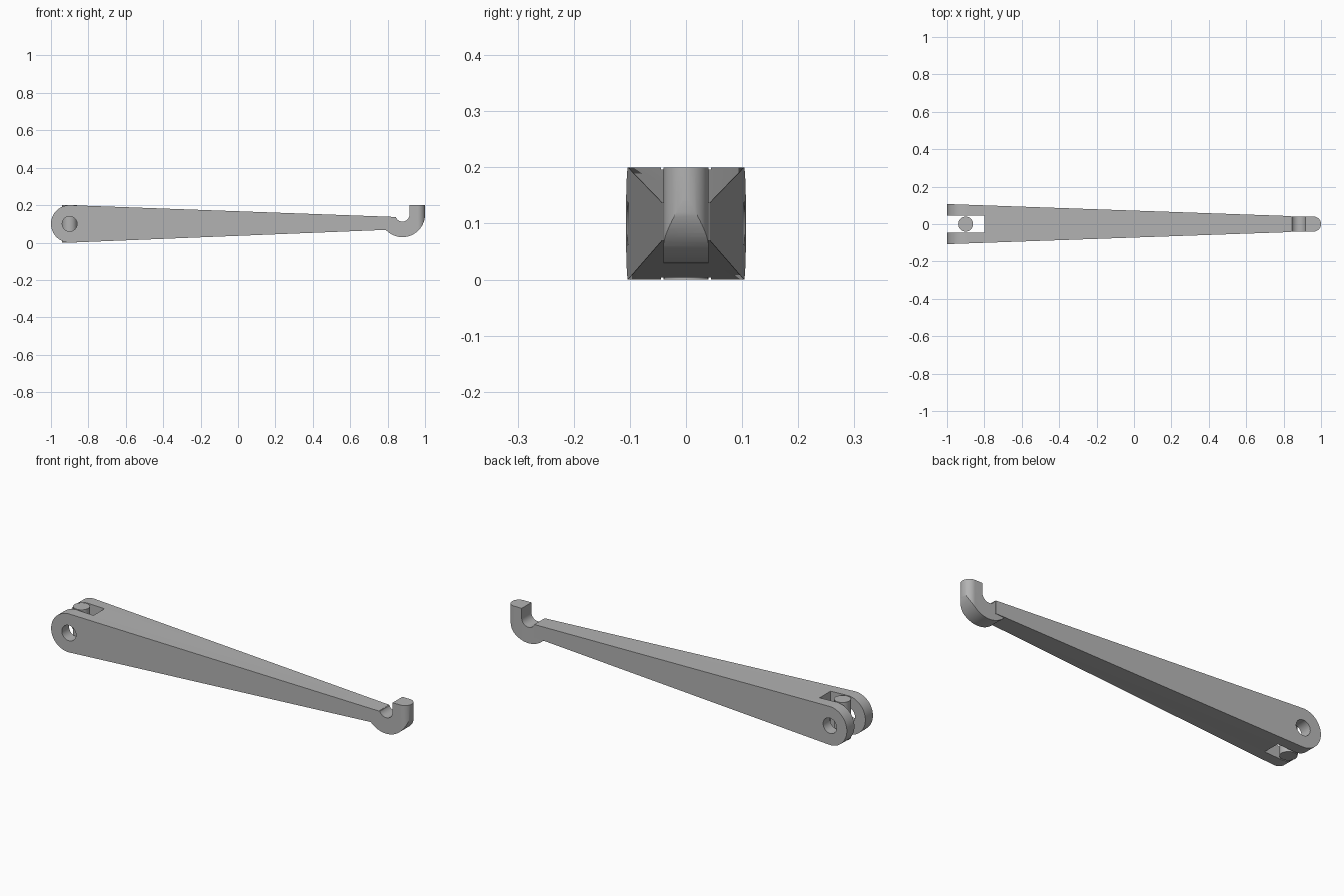
import bpy, bmesh
from math import cos, sin, pi, radians

cube = bpy.data.objects.get("Cube")
if cube:
    bpy.data.objects.remove(cube, do_unlink=True)

grey = bpy.data.materials.new("plain grey")
grey.use_nodes = True
colour = (0.45, 0.45, 0.45, 1)
grey.diffuse_color = colour
grey.node_tree.nodes["Principled BSDF"].inputs["Base Color"].default_value = colour


def arc(cx, cy, r, start, end, steps):
    """Points along an arc, angles in degrees."""
    angles = [radians(start + (end - start) * i / steps) for i in range(steps + 1)]
    return [(cx + r * cos(a), cy + r * sin(a)) for a in angles]


def prism(name, low, high):
    """Closed solid between two matching outlines of 3D points."""
    bm = bmesh.new()
    a = [bm.verts.new(p) for p in low]
    b = [bm.verts.new(p) for p in high]
    bm.faces.new(a)
    bm.faces.new(b[::-1])
    n = len(a)
    for i in range(n):
        bm.faces.new((a[i], b[i], b[(i + 1) % n], a[(i + 1) % n]))
    bmesh.ops.recalc_face_normals(bm, faces=bm.faces)
    mesh = bpy.data.meshes.new(name)
    bm.to_mesh(mesh)
    bm.free()
    mesh.materials.append(grey)
    obj = bpy.data.objects.new(name, mesh)
    bpy.context.collection.objects.link(obj)
    return obj


def side_prism(name, outline, half_width):
    """Extrude an xz outline along y; half_width is a function of x."""
    return prism(name, [(x, -half_width(x), z) for x, z in outline],
                 [(x, half_width(x), z) for x, z in outline])


def plan_prism(name, outline, z0, z1):
    return prism(name, [(x, y, z0) for x, y in outline], [(x, y, z1) for x, y in outline])


def activate(obj):
    bpy.ops.object.select_all(action='DESELECT')
    obj.select_set(True)
    bpy.context.view_layer.objects.active = obj


def cut(obj, tool, operation='DIFFERENCE'):
    mod = obj.modifiers.new("cut", 'BOOLEAN')
    mod.operation, mod.solver, mod.object = operation, 'EXACT', tool
    activate(obj)
    bpy.ops.object.modifier_apply(modifier=mod.name)
    bpy.data.objects.remove(tool, do_unlink=True)


# Tapered arm with a rounded fork end
PIVOT_X, PIVOT_Z, END_X = -0.9, 0.1, 0.84
taper = lambda x: 0.107 - 0.035 * (x + 1)
outline = arc(PIVOT_X, PIVOT_Z, 0.1, 90, 270, 32) + [(END_X, 0.07), (END_X, 0.137)]
arm = side_prism("arm", outline, taper)

# Fork slot and cross hole
slot = [(-1.1, -0.045), (-0.8, -0.045), (-0.8, 0.045), (-1.1, 0.045)]
cut(arm, plan_prism("slot_cutter", slot, -0.1, 0.3))
hole = arc(PIVOT_X, PIVOT_Z, 0.04, 0, 360, 32)[:-1]
cut(arm, side_prism("hole_cutter", hole, lambda x: 0.2))

# Upright pin inside the fork
pin = plan_prism("fork_pin", arc(PIVOT_X, 0, 0.04, 0, 360, 32)[:-1], 0, 0.2)

# Hook with an upturned, rounded tip
HOOK_X, HOOK_Z = 0.879, 0.15
outline = (arc(HOOK_X, HOOK_Z, 0.121, 187, 360, 36)
           + [(1.0, 0.2), (0.917, 0.2)]
           + arc(HOOK_X, HOOK_Z, 0.038, 360, 202, 24))
hook = side_prism("hook", outline, lambda x: 0.06)
rounded = [(0.7, 0.04), (0.7, -0.04)] + arc(0.96, 0, 0.04, -90, 90, 24)
cut(hook, plan_prism("tip_cutter", rounded, -0.1, 0.3), 'INTERSECT')

for part in (arm, pin, hook):
    activate(part)
    bpy.ops.object.shade_smooth_by_angle(angle=radians(30))
